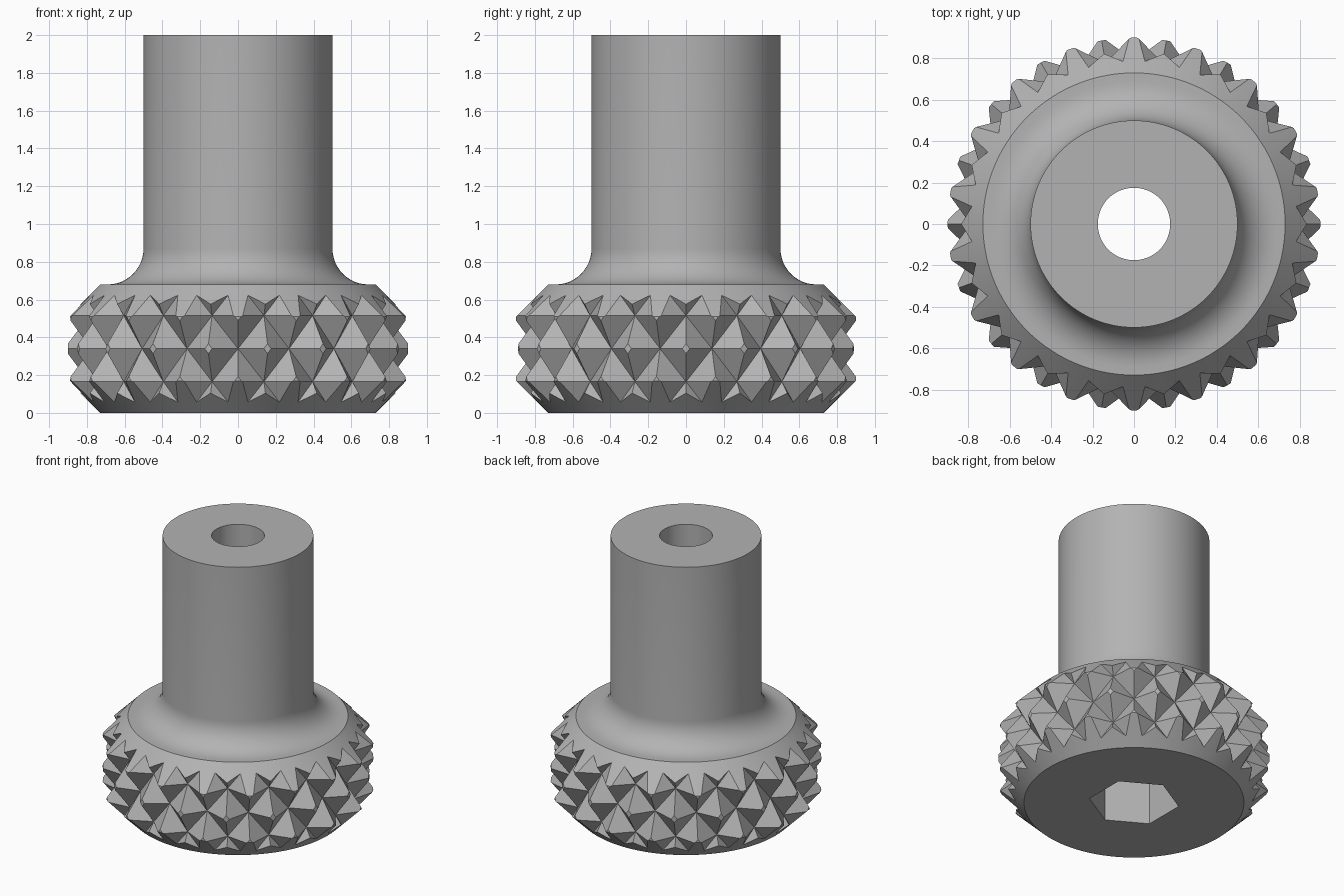
import bpy, bmesh, math

if "Cube" in bpy.data.objects:
    bpy.data.objects.remove(bpy.data.objects["Cube"])

gray = bpy.data.materials.new("plain gray")
gray.diffuse_color = (0.45, 0.45, 0.45, 1)
gray.use_nodes = True
gray.node_tree.nodes["Principled BSDF"].inputs["Base Color"].default_value = gray.diffuse_color


def ring_solid(name, rings):
    """Closed solid from a list of vertex rings (bottom to top), each a list of (x, y, z).
    Quads are split along alternating diagonals when the rings are zigzagged."""
    bm = bmesh.new()
    vs = [[bm.verts.new(p) for p in ring] for ring in rings]
    n = len(rings[0])
    for k in range(len(vs) - 1):
        a, b = vs[k], vs[k + 1]
        for j in range(n):
            i = (j + 1) % n
            q = [a[j], a[i], b[i], b[j]]
            if not name.startswith("knurl"):
                bm.faces.new(q)
            elif (j + k) % 2 == 0:          # valley diagonal from lower left
                bm.faces.new((q[0], q[1], q[2]))
                bm.faces.new((q[0], q[2], q[3]))
            else:
                bm.faces.new((q[0], q[1], q[3]))
                bm.faces.new((q[1], q[2], q[3]))
    bm.faces.new(vs[0][::-1])
    bm.faces.new(vs[-1])
    bmesh.ops.recalc_face_normals(bm, faces=bm.faces)
    me = bpy.data.meshes.new(name)
    bm.to_mesh(me)
    bm.free()
    ob = bpy.data.objects.new(name, me)
    bpy.context.collection.objects.link(ob)
    me.materials.append(gray)
    return ob


def circle(r, z, n, start=0.0):
    return [(r * math.cos(start + math.tau * i / n),
             r * math.sin(start + math.tau * i / n), z) for i in range(n)]


def cut(target, tool, operation):
    mod = target.modifiers.new(operation, 'BOOLEAN')
    mod.operation, mod.solver, mod.object = operation, 'EXACT', tool
    bpy.context.view_layer.objects.active = target
    bpy.ops.object.modifier_apply(modifier=mod.name)
    bpy.data.objects.remove(tool)


# Turned body: chamfered head, fillet, straight shaft
profile = [(0.73, 0), (0.9, 0.17), (0.9, 0.51), (0.73, 0.68)]
for i in range(13):
    t = math.radians(90 * i / 12)
    profile.append((0.69 - 0.19 * math.sin(t), 0.87 - 0.19 * math.cos(t)))
profile.append((0.5, 2.0))
knob = ring_solid("knob", [circle(r, z, 144) for r, z in profile])

# Knurl: grid of alternating peaks and valleys, peaks trimmed by the body
VALLEY, PEAK, MID, STEP = 0.79, 0.92, 0.34, 0.175
rings = []
for k in range(-2, 3):
    ring = []
    for j in range(36):
        r = VALLEY if (j + k) % 2 == 0 else PEAK
        a = math.radians(10 * j - 90)
        ring.append((r * math.cos(a), r * math.sin(a), MID + k * STEP))
    rings.append(ring)
rings.append(circle(VALLEY, 2.1, 36, -math.pi / 2))
cut(knob, ring_solid("knurl_tool", rings), 'INTERSECT')

# Through bore and hexagonal nut pocket
cut(knob, ring_solid("bore_tool", [circle(0.175, z, 64) for z in (-0.1, 2.1)]), 'DIFFERENCE')
cut(knob, ring_solid("hex_tool", [circle(0.3, z, 6, math.pi / 6) for z in (-0.1, 0.45)]), 'DIFFERENCE')

# Smooth turned surfaces, crisp knurl edges
bpy.ops.object.select_all(action='DESELECT')
knob.select_set(True)
bpy.context.view_layer.objects.active = knob
bpy.ops.object.shade_smooth_by_angle(angle=math.radians(25))
